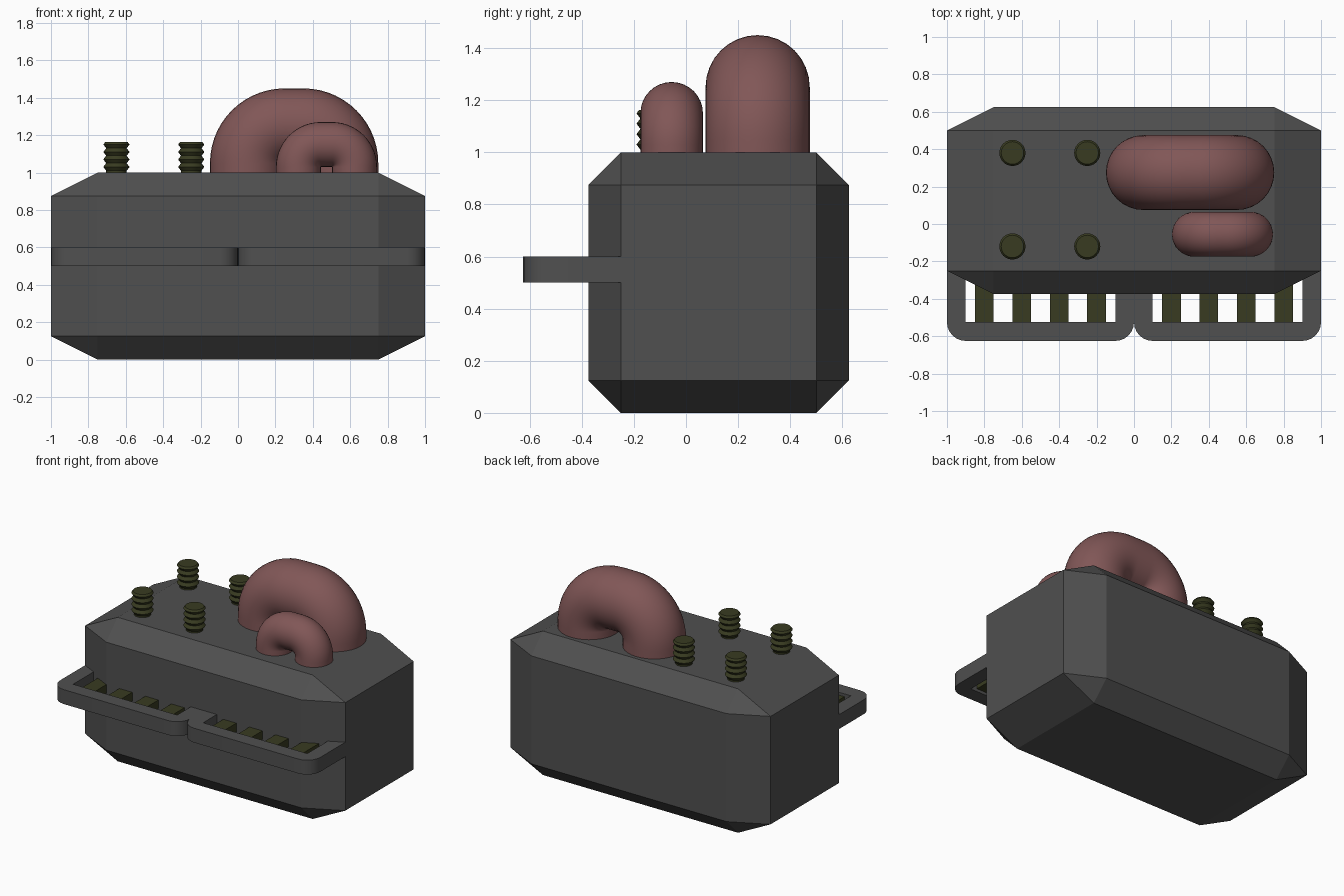
import bpy, bmesh
from math import sin, cos, pi, radians
from mathutils import Vector

if "Cube" in bpy.data.objects:
    bpy.data.objects.remove(bpy.data.objects["Cube"])


def material(name, rgb):
    m = bpy.data.materials.new(name)
    m.diffuse_color = (*rgb, 1)
    m.use_nodes = True
    m.node_tree.nodes["Principled BSDF"].inputs["Base Color"].default_value = m.diffuse_color
    return m


GREY = material("dark_grey", (0.08, 0.08, 0.08))
RED = material("dull_red", (0.22, 0.095, 0.095))
OLIVE = material("olive", (0.04, 0.044, 0.015))


def finish(name, bm, mat, smooth=None, mirror=False):
    bmesh.ops.recalc_face_normals(bm, faces=bm.faces)
    me = bpy.data.meshes.new(name)
    bm.to_mesh(me)
    bm.free()
    me.materials.append(mat)
    ob = bpy.data.objects.new(name, me)
    bpy.context.collection.objects.link(ob)
    if smooth:
        bpy.ops.object.select_all(action='DESELECT')
        ob.select_set(True)
        bpy.context.view_layer.objects.active = ob
        bpy.ops.object.shade_smooth_by_angle(angle=radians(smooth))
    if mirror:
        mod = ob.modifiers.new("mirror", 'MIRROR')
        mod.use_mirror_merge = False
    return ob


def skin(bm, rings):
    """Bridge equal closed rings of points and cap both ends."""
    vs = [[bm.verts.new(p) for p in ring] for ring in rings]
    n = len(vs[0])
    for a, b in zip(vs, vs[1:]):
        for i in range(n):
            j = (i + 1) % n
            bm.faces.new((a[i], a[j], b[j], b[i]))
    bm.faces.new(vs[0][::-1])
    bm.faces.new(vs[-1])


# Engine body: bevelled cube, squashed to a 2 x 1 x 1 block
bm = bmesh.new()
bmesh.ops.create_cube(bm, size=2)
bmesh.ops.bevel(bm, geom=bm.edges[:], offset=0.25, segments=1, affect='EDGES')
bmesh.ops.scale(bm, vec=(1, 0.5, 0.5), verts=bm.verts)
bmesh.ops.translate(bm, vec=(0, 0.125, 0.5), verts=bm.verts)
finish("body", bm, GREY)

# Front guard: U-shaped rail with rounded outer corners, mirrored
pts = [(0, -0.25)]
for cx, start in ((0.1, pi), (0.9, 1.5 * pi)):
    for i in range(7):
        a = start + i * pi / 12
        pts.append((cx + 0.1 * cos(a), -0.525 + 0.1 * sin(a)))
pts += [(1, -0.25), (0.9, -0.25), (0.9, -0.525), (0.1, -0.525), (0.1, -0.25)]
bm = bmesh.new()
skin(bm, [[(x, y, z) for x, y in pts] for z in (0.5, 0.6)])
finish("front_guard", bm, GREY, smooth=30, mirror=True)

# Grille bars between the guard and the body
bm = bmesh.new()
for x in (0.2, 0.4, 0.6, 0.8):
    r = bmesh.ops.create_cube(bm, size=1)
    bmesh.ops.scale(bm, vec=(0.1, 0.27, 0.06), verts=r["verts"])
    bmesh.ops.translate(bm, vec=(x, -0.395, 0.55), verts=r["verts"])
finish("grille_bars", bm, OLIVE, mirror=True)

# Ribbed studs on the top
profile = [(0.055, 0.99)]
for i in range(4):
    z = 1.01 + i * 0.04
    profile += [(0.055, z), (0.07, z + 0.02)]
profile.append((0.06, 1.163))
for i, (x, y) in enumerate([(-0.65, -0.12), (-0.25, -0.12), (-0.65, 0.38), (-0.25, 0.38)]):
    bm = bmesh.new()
    skin(bm, [[(x + r * cos(k * pi / 12), y + r * sin(k * pi / 12), z)
               for k in range(24)] for r, z in profile])
    finish(f"stud_{i + 1}", bm, OLIVE, smooth=30)


def pipe(name, x, y, s):
    """Hoop pipe: straight stubs, two tight quarter bends, short flat top."""
    r, flat, steps = 0.2 * s, 0.05 * s, 14
    path = [(x + flat + r, 0.98, 0)]
    for cx, start in ((x + flat, 0), (x - flat, pi / 2)):
        for i in range(steps + 1):
            a = start + i * pi / 2 / steps
            path.append((cx + r * cos(a), 1 + flat + r * sin(a), a))
    path.append((x - flat - r, 0.98, pi))
    rings = []
    for px, pz, a in path:
        out = Vector((cos(a), 0, sin(a)))
        rings.append([Vector((px, y, pz)) + out * r * cos(t) + Vector((0, r * sin(t), 0))
                      for t in (k * pi / 16 for k in range(32))])
    bm = bmesh.new()
    skin(bm, rings)
    # clean up the pinched inner corners
    bmesh.ops.remove_doubles(bm, verts=bm.verts, dist=1e-5)
    finish(name, bm, RED, smooth=50)


pipe("large_pipe", 0.3, 0.275, 1.0)
pipe("small_pipe", 0.473, -0.055, 0.6)
